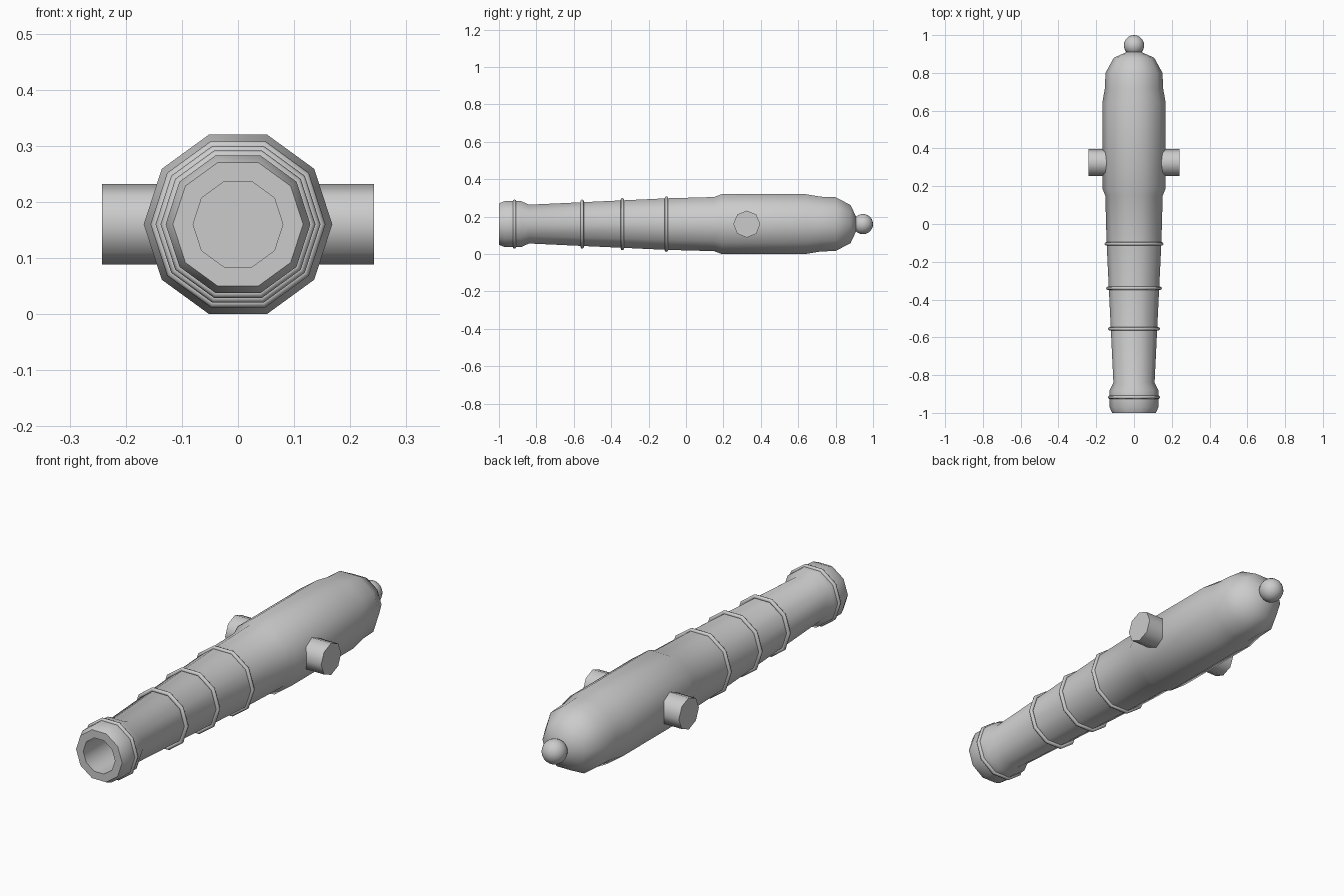
import bpy
import bmesh
import math

if "Cube" in bpy.data.objects:
    bpy.data.objects.remove(bpy.data.objects["Cube"], do_unlink=True)

AXIS_Z = 0.16
SIDES = 10

iron = bpy.data.materials.new("grey iron")
iron.use_nodes = True
GREY = (0.6, 0.6, 0.6, 1)
iron.diffuse_color = GREY
iron.node_tree.nodes["Principled BSDF"].inputs["Base Color"].default_value = GREY


def finish(name, bm, angle):
    """Turn a bmesh into a smooth-shaded iron object."""
    bmesh.ops.recalc_face_normals(bm, faces=bm.faces)
    mesh = bpy.data.meshes.new(name)
    bm.to_mesh(mesh)
    bm.free()
    mesh.materials.append(iron)
    obj = bpy.data.objects.new(name, mesh)
    bpy.context.collection.objects.link(obj)
    bpy.ops.object.select_all(action="DESELECT")
    obj.select_set(True)
    bpy.context.view_layer.objects.active = obj
    bpy.ops.object.shade_smooth_by_angle(angle=math.radians(angle))
    return obj


def lathe(name, profile, closed=False, angle=40):
    """Spin (y, radius) points round the barrel axis; cap the ends if open."""
    bm = bmesh.new()
    rings = []
    for y, r in profile:
        turns = [math.tau * i / SIDES for i in range(SIDES)]
        rings.append([bm.verts.new((r * math.cos(t), y, AXIS_Z + r * math.sin(t)))
                      for t in turns])
    pairs = list(zip(rings, rings[1:]))
    if closed:
        pairs.append((rings[-1], rings[0]))
    else:
        bm.faces.new(rings[0])
        bm.faces.new(rings[-1])
    for a, b in pairs:
        for i in range(SIDES):
            j = (i + 1) % SIDES
            bm.faces.new((a[i], a[j], b[j], b[i]))
    return finish(name, bm, angle)


# Barrel: bore floor, bore, muzzle, tapering chase, breech and rounded back
lathe("barrel", [
    (-0.5, 0.08), (-1.0, 0.08), (-1.0, 0.116), (-0.97, 0.129),
    (-0.88, 0.129), (-0.84, 0.109), (-0.1, 0.145), (0.15, 0.152),
    (0.19, 0.168), (0.64, 0.168), (0.72, 0.154), (0.8, 0.151),
    (0.88, 0.107), (0.912, 0.035),
])

# Raised bands round the muzzle and chase
BAND = 0.009
for name, y, outer in (("muzzle_band", -0.917, 0.138), ("front_band", -0.555, 0.138),
                       ("middle_band", -0.34, 0.147), ("rear_band", -0.105, 0.156)):
    section = [(y + BAND * math.cos(math.tau * k / 8),
                outer - BAND + BAND * math.sin(math.tau * k / 8)) for k in range(8)]
    lathe(name, section, closed=True, angle=50)

# Octagonal trunnions on both sides
for name, side in (("left_trunnion", 1), ("right_trunnion", -1)):
    bm = bmesh.new()
    bmesh.ops.create_cone(bm, cap_ends=True, segments=8, radius1=0.072,
                          radius2=0.072, depth=0.142)
    for v in bm.verts:
        x, y, z = v.co
        v.co = (side * (0.171 + z), 0.325 + x, AXIS_Z + y)
    finish(name, bm, 50)

# Ball on the back end
bm = bmesh.new()
bmesh.ops.create_uvsphere(bm, u_segments=20, v_segments=12, radius=0.054)
bmesh.ops.translate(bm, verts=bm.verts, vec=(0, 0.946, AXIS_Z))
finish("rear_knob", bm, 40)
